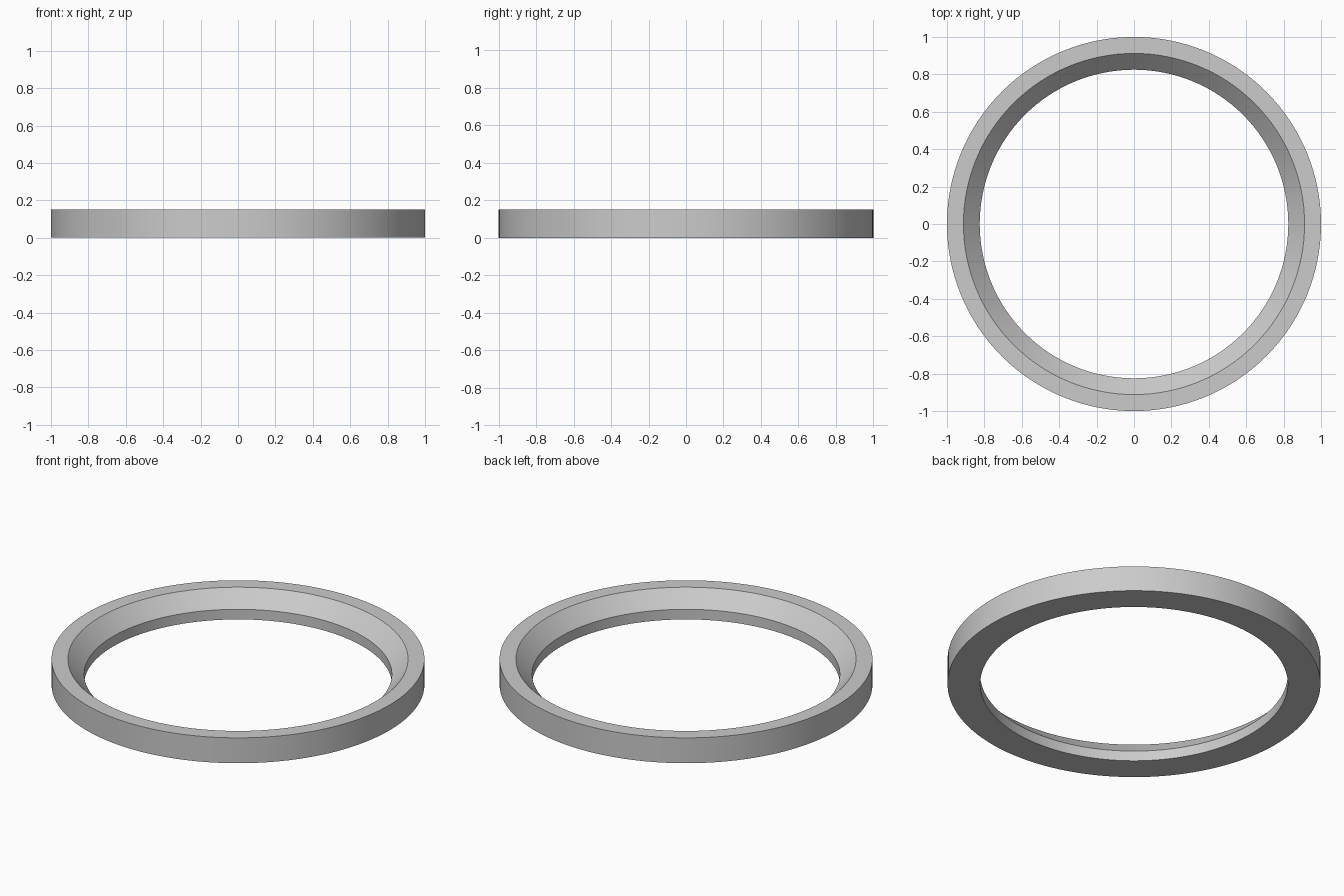
import bpy
import bmesh
from math import cos, sin, tau, radians

cube = bpy.data.objects.get("Cube")
if cube:
    bpy.data.objects.remove(cube, do_unlink=True)

# Plain grey finish
grey = bpy.data.materials.new("light_grey")
grey.use_nodes = True
colour = (0.6, 0.6, 0.6, 1)
grey.diffuse_color = colour
grey.node_tree.nodes["Principled BSDF"].inputs["Base Color"].default_value = colour

# Ring section as (radius, height): straight outside, bevelled seat above a short lip
SECTION = [(1, 0), (1, 0.15), (0.912, 0.15), (0.825, 0.06), (0.825, 0)]
SEGMENTS = 128

bm = bmesh.new()
rings = [[bm.verts.new((r * cos(tau * i / SEGMENTS), r * sin(tau * i / SEGMENTS), z))
          for i in range(SEGMENTS)] for r, z in SECTION]
for a, b in zip(rings, rings[1:] + rings[:1]):
    for i in range(SEGMENTS):
        j = (i + 1) % SEGMENTS
        bm.faces.new((a[i], a[j], b[j], b[i]))
bmesh.ops.recalc_face_normals(bm, faces=bm.faces)

mesh = bpy.data.meshes.new("bevelled_ring")
bm.to_mesh(mesh)
bm.free()
mesh.materials.append(grey)
ring = bpy.data.objects.new("bevelled_ring", mesh)
bpy.context.collection.objects.link(ring)

# Smooth round walls with crisp rims
bpy.ops.object.select_all(action="DESELECT")
ring.select_set(True)
bpy.context.view_layer.objects.active = ring
bpy.ops.object.shade_smooth_by_angle(angle=radians(30))
